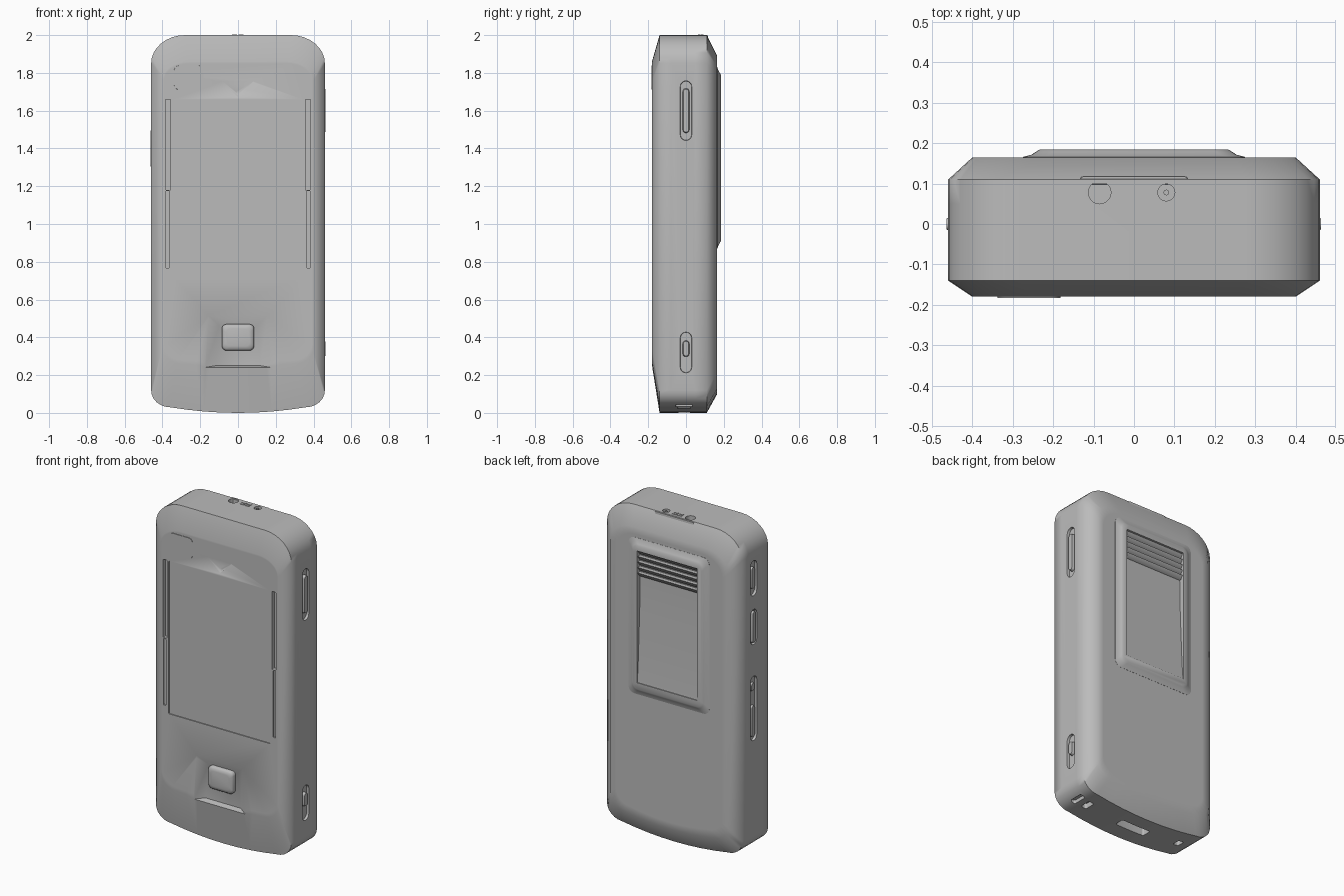
import bpy
import bmesh
from math import cos, sin, pi, radians

cube = bpy.data.objects.get("Cube")
if cube:
    bpy.data.objects.remove(cube, do_unlink=True)

grey = bpy.data.materials.new("plain grey")
grey.use_nodes = True
COLOUR = (0.5, 0.5, 0.5, 1)
grey.diffuse_color = COLOUR
grey.node_tree.nodes["Principled BSDF"].inputs["Base Color"].default_value = COLOUR

# How (u, v, depth) maps to space on each side of the body
PLANES = {
    "front": lambda u, v, d: (u, d, v),
    "side": lambda u, v, d: (d, u, v),
    "flat": lambda u, v, d: (u, v, d),
}


def loft(name, rings):
    """Closed solid through matching rings of points."""
    bm = bmesh.new()
    loops = [[bm.verts.new(p) for p in ring] for ring in rings]
    for a, b in zip(loops, loops[1:]):
        for i in range(len(a)):
            j = (i + 1) % len(a)
            bm.faces.new((a[i], a[j], b[j], b[i]))
    bm.faces.new(loops[0])
    bm.faces.new(loops[-1])
    bmesh.ops.recalc_face_normals(bm, faces=bm.faces)
    mesh = bpy.data.meshes.new(name)
    bm.to_mesh(mesh)
    bm.free()
    mesh.materials.append(grey)
    obj = bpy.data.objects.new(name, mesh)
    bpy.context.collection.objects.link(obj)
    return obj


def rounded(u, v, w, h, r, steps=5):
    """Rounded rectangle centred on (u, v)."""
    r = min(r, w * 0.499, h * 0.499)
    pts = []
    for k, (sx, sy) in enumerate([(1, 1), (-1, 1), (-1, -1), (1, -1)]):
        for i in range(steps + 1):
            a = (k + i / steps) * pi / 2
            pts.append((u + sx * (w / 2 - r) + r * cos(a),
                        v + sy * (h / 2 - r) + r * sin(a)))
    return pts


def block(name, plane, u, v, w, h, r, d0, d1, taper=0.0):
    """Rounded block between two depths, narrowing by taper at d1."""
    place = PLANES[plane]
    return loft(name, [
        [place(a, b, d0) for a, b in rounded(u, v, w, h, r)],
        [place(a, b, d1) for a, b in rounded(u, v, w - 2 * taper, h - 2 * taper, r)]])


def combine(target, tool, operation="DIFFERENCE"):
    tool.hide_render = True
    mod = target.modifiers.new("combine", "BOOLEAN")
    mod.operation = operation
    mod.solver = "EXACT"
    mod.object = tool
    bpy.context.view_layer.objects.active = target
    bpy.ops.object.modifier_apply(modifier=mod.name)
    bpy.data.objects.remove(tool, do_unlink=True)


def outline(y, w, z0, z1, rx, rz, sag):
    """Body silhouette: rounded top corners and a gently bowed bottom edge."""
    foot, rise = 0.1, 0.09
    half = []
    for i in range(4):
        x = (w - foot) * i / 4
        half.append((x, z0 + sag * (x / (w - foot)) ** 2))
    for i in range(7):
        a = i / 6 * pi / 2
        half.append((w - foot + foot * sin(a), z0 + sag + rise * (1 - cos(a))))
    for i in range(9):
        a = i / 8 * pi / 2
        half.append((w - rx + rx * cos(a), z1 - rz + rz * sin(a)))
    pts = half + [(-x, z) for x, z in reversed(half[1:])]
    return [(x, y, z) for x, z in pts]


# Main shell with chamfered front and back
side = (0.46, 0.0, 2.0, 0.18, 0.15, 0.03)
body = loft("phone_body", [
    outline(-0.18, 0.392, 0.27, 1.85, 0.13, 0.09, 0.01),
    outline(-0.18, 0.40, 0.25, 1.86, 0.14, 0.1, 0.01),
    outline(-0.14, *side),
    outline(-0.08, *side),
    outline(0.05, *side),
    outline(0.11, *side),
    outline(0.165, 0.40, 0.1, 1.89, 0.15, 0.12, 0.025),
    outline(0.165, 0.36, 0.14, 1.85, 0.14, 0.11, 0.025)])

# Raised frame on the back
frame_steps = [(0.15, 0.55, 0.96), (0.166, 0.55, 0.96), (0.171, 0.51, 0.93),
               (0.179, 0.485, 0.9), (0.185, 0.465, 0.88)]
frame = loft("frame", [[(x, y, z) for x, z in rounded(0, 1.35, w, h, 0.04)]
                       for y, w, h in frame_steps])
combine(body, frame, "UNION")

# Hollowed window in the frame
hollow = [(0.2, 0.95), (0.18, 0.95), (0.172, 1.05), (0.165, 1.2), (0.158, 1.35),
          (0.153, 1.5), (0.152, 1.6), (0.152, 1.76), (0.2, 1.76)]
combine(body, loft("window_cut", [[(x, y, z) for y, z in hollow] for x in (-0.205, 0.205)]))

# Screen, side grooves, notch and button well on the front
combine(body, block("screen_cut", "front", 0, 1.19, 0.69, 0.94, 0.005, -0.19, -0.174))
for s in (-1, 1):
    combine(body, block("groove_cut", "front", s * 0.37, 1.42, 0.026, 0.48, 0.004, -0.19, -0.155))
    combine(body, block("line_cut", "front", s * 0.373, 0.97, 0.016, 0.41, 0.004, -0.19, -0.172))
notch = [[(-0.1, -0.184, 1.77), (0.1, -0.184, 1.77), (0, -0.184, 1.67)],
         [(-0.01, -0.165, 1.7), (0.01, -0.165, 1.7), (0, -0.165, 1.68)]]
combine(body, loft("notch_cut", notch))
well = [[(-0.18, -0.183, 0.24), (0.18, -0.183, 0.24), (0.16, -0.183, 0.52), (-0.16, -0.183, 0.52)],
        [(-0.12, -0.145, 0.25), (0.12, -0.145, 0.25), (0.1, -0.145, 0.46), (-0.1, -0.145, 0.46)]]
combine(body, loft("well_cut", well))

# Slots along both sides: (side, middle height, length)
slots = [(1, 1.6, 0.32), (1, 0.32, 0.22), (-1, 1.7, 0.22), (-1, 1.4, 0.22), (-1, 0.9, 0.4)]
for s, z, length in slots:
    combine(body, block("slot_cut", "side", 0, z, 0.066, length, 0.033,
                        s * 0.48, s * 0.445, 0.004))

# Openings in the bottom edge and the top edge
for x, w, h in [(0.4, 0.03, 0.09), (0.33, 0.035, 0.07), (0, 0.2, 0.06), (-0.33, 0.04, 0.05)]:
    combine(body, block("port_cut", "flat", x, -0.01, w, h, 0.01, -0.02, 0.055))
for x, r in [(-0.085, 0.028), (0.08, 0.021)]:
    combine(body, block("jack_cut", "flat", x, 0.078, 2 * r, 2 * r, r, 2.02, 1.975))

parts = [body]

# Louvres across the top of the back window
for i in range(5):
    z = 1.745 - i * 0.034
    profile = [(0.14, z - 0.012), (0.16, z - 0.012), (0.176, z + 0.012), (0.14, z + 0.012)]
    parts.append(loft("louvre", [[(x, y, h) for y, h in profile] for x in (-0.205, 0.205)]))

# Front camera plate and navigation button
parts.append(block("camera_plate", "front", -0.26, 1.775, 0.16, 0.13, 0.025, -0.165, -0.183, 0.002))
button = [(-0.14, 0.17, 0.14), (-0.165, 0.17, 0.14), (-0.174, 0.155, 0.125), (-0.178, 0.125, 0.095)]
parts.append(loft("navigation_button", [[(x, y, z) for x, z in rounded(0, 0.4, w, h, 0.025)]
                                        for y, w, h in button]))

# Raised keys inside the side slots
keys = [(1, 1.6, 0.24, 0.463), (1, 0.34, 0.09, 0.463), (-1, 1.7, 0.14, 0.458),
        (-1, 1.4, 0.2, 0.464), (-1, 0.82, 0.2, 0.458), (-1, 1.03, 0.06, 0.456)]
for s, z, length, top in keys:
    parts.append(block("side_key", "side", 0, z, 0.04, length, 0.016, s * 0.43, s * top, 0.006))

# Lip, contacts and jack pin on the top edge
parts.append(block("top_lip", "flat", 0, 0.108, 0.27, 0.024, 0.006, 1.94, 1.998, 0.003))
for x in (-0.017, 0.017):
    for y in (0.069, 0.087):
        parts.append(block("top_contact", "flat", x - 0.001, y, 0.028, 0.013, 0.002, 1.98, 2.003))
parts.append(block("jack_pin", "flat", 0.08, 0.078, 0.014, 0.014, 0.007, 1.96, 1.997))

bpy.ops.object.select_all(action="DESELECT")
for part in parts:
    part.select_set(True)
bpy.context.view_layer.objects.active = body
bpy.ops.object.shade_smooth_by_angle(angle=radians(58))
